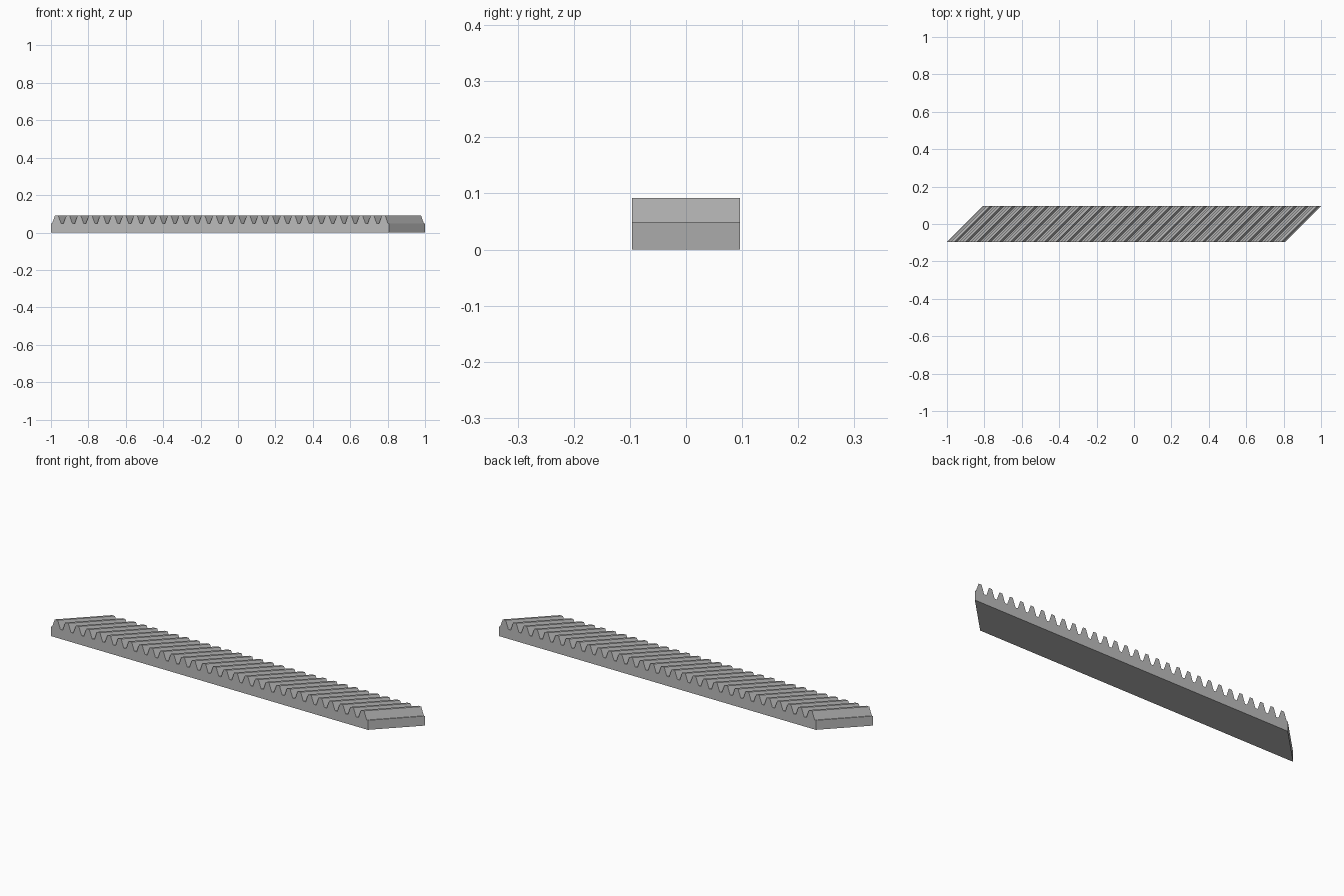
import bpy
import bmesh

cube = bpy.data.objects.get("Cube")
if cube:
    bpy.data.objects.remove(cube, do_unlink=True)

# Main dimensions of the slanted gear rack
TEETH = 30
HALF_WIDTH = 0.096
SKEW = 2 * HALF_WIDTH
LENGTH = 2.0 - SKEW
PITCH = LENGTH / TEETH
ROOT_Z, TIP_Z = 0.049, 0.092
HALF_ROOT = 0.0065
TIP_START = 0.0217

# Plain grey
grey = bpy.data.materials.new("grey")
grey.use_nodes = True
colour = (0.5, 0.5, 0.5, 1)
grey.diffuse_color = colour
grey.node_tree.nodes["Principled BSDF"].inputs["Base Color"].default_value = colour

# Toothed side profile, starting and ending in the middle of a root
profile = [(0, 0), (0, ROOT_Z)]
for i in range(TEETH):
    x = i * PITCH
    profile += [(x + HALF_ROOT, ROOT_Z), (x + TIP_START, TIP_Z),
                (x + PITCH - TIP_START, TIP_Z), (x + PITCH - HALF_ROOT, ROOT_Z)]
profile += [(LENGTH, ROOT_Z), (LENGTH, 0)]

# Sweep the profile diagonally from front to back
bm = bmesh.new()
front = bm.faces.new([bm.verts.new((x - 1, -HALF_WIDTH, z)) for x, z in profile])
swept = bmesh.ops.extrude_face_region(bm, geom=[front], use_keep_orig=True)
back_verts = [g for g in swept["geom"] if isinstance(g, bmesh.types.BMVert)]
bmesh.ops.translate(bm, verts=back_verts, vec=(SKEW, 2 * HALF_WIDTH, 0))
bmesh.ops.recalc_face_normals(bm, faces=bm.faces)

mesh = bpy.data.meshes.new("gear_rack")
bm.to_mesh(mesh)
bm.free()
mesh.materials.append(grey)
rack = bpy.data.objects.new("gear_rack", mesh)
bpy.context.collection.objects.link(rack)
